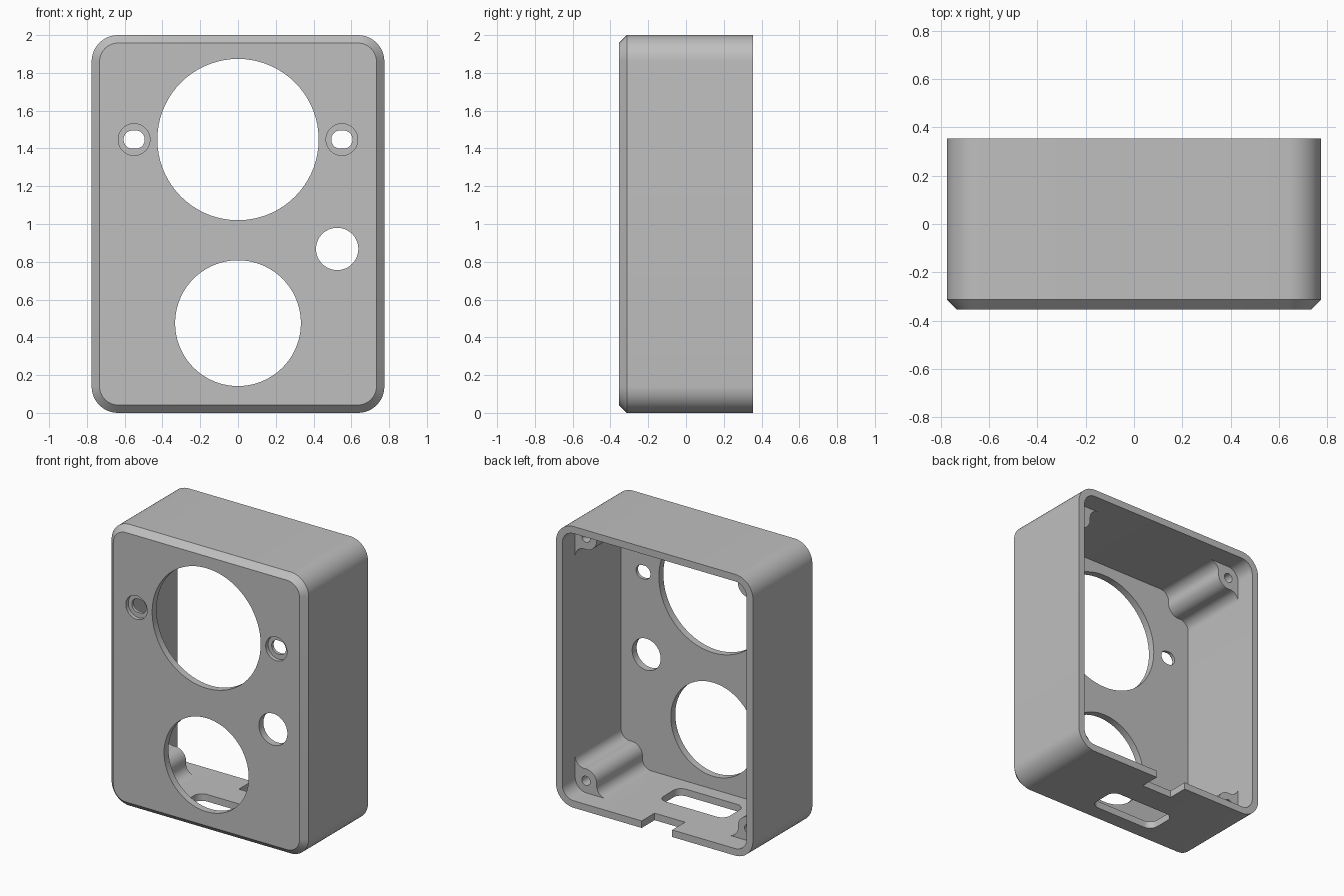
import bpy, bmesh, math
from math import cos, sin, pi

if "Cube" in bpy.data.objects:
    bpy.data.objects.remove(bpy.data.objects["Cube"], do_unlink=True)

# Overall sizes
W, H, D = 0.775, 1.0, 0.355      # half width, half height, half depth
WALL, CHAMFER, RADIUS = 0.05, 0.042, 0.14
SEAT = 0.21                      # y of the post ends, where a back cover would sit

grey = bpy.data.materials.new("plain_grey")
grey.use_nodes = True
grey.diffuse_color = (0.52, 0.52, 0.52, 1)
grey.node_tree.nodes["Principled BSDF"].inputs["Base Color"].default_value = (0.52, 0.52, 0.52, 1)


def arc(cx, cy, r, a0, a1, n):
    return [(cx + r * cos(a0 + (a1 - a0) * i / n), cy + r * sin(a0 + (a1 - a0) * i / n))
            for i in range(n + 1)]


def circle(cx, cy, r, n=72):
    return arc(cx, cy, r, 0, 2 * pi, n)[:-1]


def rounded_rect(cx, cy, hw, hh, r, n=12):
    points = []
    for k, (sx, sy) in enumerate([(1, 1), (-1, 1), (-1, -1), (1, -1)]):
        points += arc(cx + sx * (hw - r), cy + sy * (hh - r), r, k * pi / 2, (k + 1) * pi / 2, n)
    return points


def loft(name, sections, axis="Y"):
    """Closed solid through (outline, position) sections along y or z."""
    bm = bmesh.new()
    loops = []
    for outline, d in sections:
        loops.append([bm.verts.new((a, d, b) if axis == "Y" else (a, b, d)) for a, b in outline])
    for lo, hi in zip(loops, loops[1:]):
        n = len(lo)
        for i in range(n):
            bm.faces.new((lo[i], lo[(i + 1) % n], hi[(i + 1) % n], hi[i]))
    bm.faces.new(loops[0])
    bm.faces.new(loops[-1])
    bmesh.ops.recalc_face_normals(bm, faces=bm.faces)
    mesh = bpy.data.meshes.new(name)
    bm.to_mesh(mesh)
    bm.free()
    mesh.materials.append(grey)
    obj = bpy.data.objects.new(name, mesh)
    bpy.context.collection.objects.link(obj)
    return obj


def activate(obj):
    bpy.ops.object.select_all(action="DESELECT")
    obj.select_set(True)
    bpy.context.view_layer.objects.active = obj


def cut(obj, outline, start, end, axis="Y"):
    """Cut a prism out of the object and discard the cutter."""
    cutter = loft("cutter", [(outline, start), (outline, end)], axis)
    cutter.hide_render = True
    mod = obj.modifiers.new("cut", "BOOLEAN")
    mod.operation, mod.solver, mod.object = "DIFFERENCE", "EXACT", cutter
    activate(obj)
    bpy.ops.object.modifier_apply(modifier=mod.name)
    bpy.data.objects.remove(cutter, do_unlink=True)


def smooth(obj):
    activate(obj)
    bpy.ops.object.shade_smooth_by_angle(angle=math.radians(30))


# Housing shell with a chamfered front edge
outer = rounded_rect(0, H, W, H, RADIUS)
face = rounded_rect(0, H, W - CHAMFER, H - CHAMFER, RADIUS - CHAMFER)
housing = loft("housing", [(face, -D), (outer, CHAMFER - D), (outer, D)])
cut(housing, rounded_rect(0, H, W - WALL, H - WALL, RADIUS - WALL), WALL - D, D + 0.1)

# Round openings in the front plate
for x, z, r in [(0, 1.447, 0.427), (0, 0.475, 0.333), (0.525, 0.868, 0.112)]:
    cut(housing, circle(x, z, r), -D - 0.1, -D + 0.1)

# Counterbored screw slots
for side in (-1, 1):
    cut(housing, circle(side * 0.55, 1.447, 0.084, 48), -D - 0.1, -D + 0.028)
    cut(housing, rounded_rect(side * 0.55, 1.447, 0.056, 0.048, 0.047), -D - 0.1, -D + 0.1)

# Cable slot and cover notch in the bottom wall
cut(housing, rounded_rect(-0.06, -0.09, 0.26, 0.115, 0.06), -0.1, 0.1, "Z")
cut(housing, [(-0.14, SEAT), (0.1, SEAT), (0.1, D + 0.1), (-0.14, D + 0.1)], -0.1, 0.1, "Z")
smooth(housing)

# Corner posts: round boss with fillets running into both walls
C, R, F = 0.135, 0.085, 0.07
fu = WALL + F
fv = C + math.sqrt((R + F) ** 2 - (fu - C) ** 2)
to_boss = math.atan2(C - fv, C - fu)
fillet = arc(fu, fv, F, -pi, to_boss, 10)
half_boss = arc(C, C, R, to_boss + pi, pi / 4, 10)
half = [(0.03, fv)] + fillet + half_boss[1:]
post_outline = half + [(v, u) for u, v in reversed(half[:-1])]
post_outline += [(RADIUS, 0.03), (0.055, 0.055), (0.03, RADIUS)]

for sx, side in ((1, "left"), (-1, "right")):
    for sz, level in ((1, "bottom"), (-1, "top")):
        outline = [(sx * (W - u), H - sz * (H - v)) for u, v in post_outline]
        post = loft(f"corner_post_{level}_{side}", [(outline, -D + WALL - 0.005), (outline, SEAT)])
        hole = circle(sx * (W - C), H - sz * (H - C), 0.033, 32)
        cut(post, hole, SEAT - 0.25, SEAT + 0.1)
        smooth(post)
